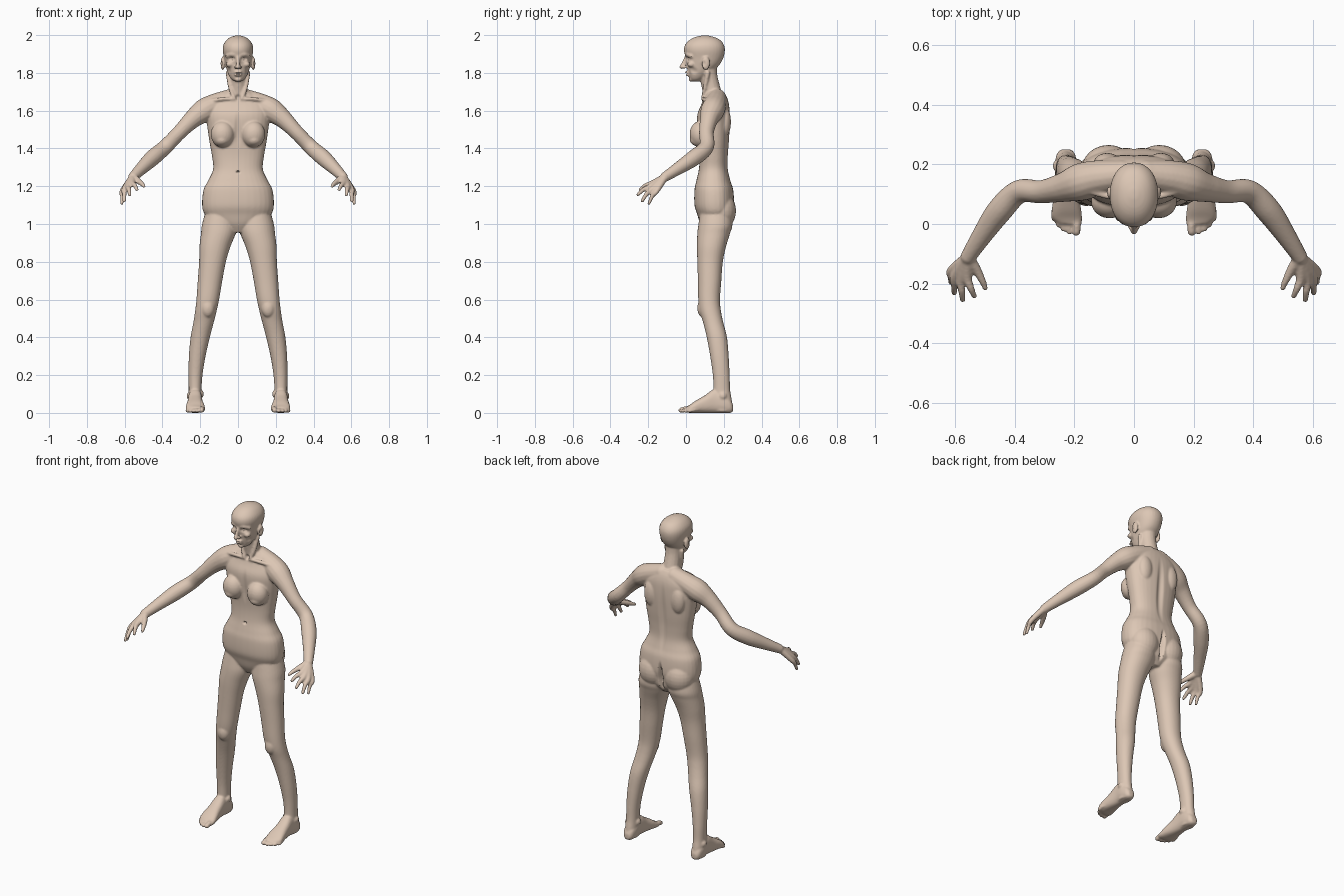
import bpy, bmesh, math
from mathutils import Vector, Matrix

bm = bmesh.new()
SEG = 32


def spline(keys, steps=6):
    """Catmull-Rom through a list of number tuples."""
    out = []
    for i in range(len(keys) - 1):
        p0, p1, p2, p3 = (keys[max(i - 1, 0)], keys[i], keys[i + 1],
                          keys[min(i + 2, len(keys) - 1)])
        for s in range(steps):
            t = s / steps
            out.append([0.5 * (2 * b + (c - a) * t + (2 * a - 5 * b + 4 * c - d) * t * t
                               + (3 * b - a - 3 * c + d) * t ** 3)
                        for a, b, c, d in zip(p0, p1, p2, p3)])
    out.append(list(keys[-1]))
    return out


def skin(rings, both):
    for s in ((1, -1) if both else (1,)):
        vs = [[bm.verts.new((s * p[0], p[1], p[2])) for p in r] for r in rings]
        for a, b in zip(vs, vs[1:]):
            for i in range(len(a)):
                j = (i + 1) % len(a)
                bm.faces.new((a[i], a[j], b[j], b[i]))
        bm.faces.new(vs[0])
        bm.faces.new(vs[-1])


def loft(keys, axis='z', power=2.0, both=False):
    """keys: (position on axis, centre x, low, high, half width)."""
    rings = []
    for t, cx, lo, hi, w in spline(keys):
        ring = []
        for i in range(SEG):
            a = 2 * math.pi * i / SEG
            c, s = math.cos(a), math.sin(a)
            u = cx + w * math.copysign(abs(c) ** (2 / power), c)
            v = (lo + hi) / 2 + (hi - lo) / 2 * math.copysign(abs(s) ** (2 / power), s)
            ring.append((u, v, t) if axis == 'z' else (u, t, v))
        rings.append(ring)
    skin(rings, both)


def ball(c, r, both=False):
    for s in ((1, -1) if both else (1,)):
        m = Matrix.Translation((s * c[0], c[1], c[2])) @ Matrix.Diagonal((*r, 1))
        bmesh.ops.create_uvsphere(bm, u_segments=24, v_segments=14, radius=1, matrix=m)


def tube(keys, both=True):
    """keys: (x, y, z, radius); round ends."""
    pts = spline(keys)
    pos = [Vector(p[:3]) for p in pts]
    prev = Vector((0, 0, 1))
    side = Vector((1, 0, 0))
    up = Vector((0, 1, 0))
    rings = []
    for i, p in enumerate(pos):
        t = (pos[min(i + 1, len(pos) - 1)] - pos[max(i - 1, 0)]).normalized()
        q = prev.rotation_difference(t)
        side, up, prev = q @ side, q @ up, t
        rings.append([p + pts[i][3] * (math.cos(a) * side + math.sin(a) * up)
                      for a in (2 * math.pi * k / 16 for k in range(16))])
    skin(rings, both)
    for k in (keys[0], keys[-1]):
        ball(k[:3], (k[3],) * 3, both)


# torso
loft([(.955, 0, .10, .20, .04), (1.0, 0, .075, .235, .12), (1.05, 0, .06, .245, .175),
      (1.10, 0, .045, .255, .19), (1.18, 0, .045, .25, .183), (1.23, 0, .055, .235, .158),
      (1.29, 0, .068, .222, .132), (1.36, 0, .073, .222, .138), (1.44, 0, .068, .228, .152),
      (1.52, 0, .058, .232, .163), (1.58, 0, .06, .232, .168), (1.63, 0, .08, .228, .16),
      (1.67, 0, .095, .217, .115), (1.70, 0, .11, .20, .07)], power=2.35)
# breasts, buttocks, shoulder blades
ball((.082, .075, 1.475), (.062, .056, .07), True)
ball((.085, .082, 1.445), (.047, .062, .038), True)
ball((.085, .185, 1.07), (.09, .08, .10), True)
ball((.09, .205, 1.54), (.045, .033, .08), True)

# neck with side tendons
tube([(0, .15, 1.63, .055), (0, .137, 1.70, .049), (0, .12, 1.78, .047), (0, .115, 1.84, .05)], False)
tube([(.02, .09, 1.665, .01), (.04, .10, 1.72, .011), (.054, .115, 1.80, .012)])
# collarbones
tube([(.015, .093, 1.66, .010), (.08, .092, 1.662, .010), (.16, .115, 1.648, .012)])

# head
loft([(1.755, 0, .032, .07, .02), (1.77, 0, .02, .095, .038), (1.80, 0, .012, .13, .054),
      (1.84, 0, .004, .175, .066), (1.88, 0, -.002, .198, .074), (1.92, 0, -.011, .206, .081),
      (1.95, 0, -.004, .2, .077), (1.975, 0, .02, .18, .06), (1.99, 0, .05, .148, .038),
      (1.998, 0, .085, .115, .012)], power=2.15)
# nose, brows, cheekbones, lips, ears
tube([(0, .0, 1.885, .008), (0, -.014, 1.85, .010), (0, -.023, 1.832, .012)], False)
ball((.012, -.008, 1.83), (.009, .012, .008), True)
tube([(.012, .002, 1.893, .008), (.035, .006, 1.898, .009), (.058, .028, 1.888, .009)])
ball((.044, .028, 1.845), (.02, .022, .016), True)
ball((0, .008, 1.803), (.022, .014, .007))
ball((0, .011, 1.789), (.020, .013, .007))
ball((0, .028, 1.766), (.02, .014, .013))
ball((.081, .105, 1.85), (.011, .022, .036), True)

# shoulders and arms
tube([(.04, .165, 1.665, .05), (.12, .155, 1.632, .059), (.18, .14, 1.60, .063),
      (.24, .122, 1.555, .049), (.31, .108, 1.485, .039), (.385, .108, 1.408, .040),
      (.45, .045, 1.352, .043), (.51, -.04, 1.295, .034), (.555, -.11, 1.25, .026)])
# hands
for knuckle, tip, r in [((.612, -.155, 1.175), (.614, -.196, 1.108), .011),
                        ((.600, -.175, 1.187), (.602, -.232, 1.122), .012),
                        ((.580, -.185, 1.200), (.574, -.255, 1.155), .012),
                        ((.558, -.180, 1.215), (.535, -.242, 1.182), .012)]:
    k, e = Vector(knuckle), Vector(tip)
    mid = k.lerp(e, .5) + Vector((0, -.004, .005))
    tube([(.558, -.112, 1.248, .019), (*k, r * 1.3), (*mid, r), (*e, r * .75)])
tube([(.553, -.115, 1.248, .02), (.528, -.152, 1.228, .016), (.508, -.19, 1.212, .012),
      (.498, -.215, 1.20, .009)])

# legs
loft([(1.09, .09, .08, .235, .075), (1.0, .098, .066, .246, .092), (.95, .104, .06, .233, .092),
      (.88, .122, .058, .212, .082), (.80, .135, .06, .195, .071), (.70, .148, .063, .187, .065),
      (.60, .16, .065, .18, .06), (.54, .17, .072, .185, .057), (.48, .182, .09, .197, .054),
      (.40, .2, .11, .217, .051), (.30, .216, .128, .226, .044), (.20, .225, .142, .231, .037),
      (.12, .227, .145, .234, .034), (.06, .228, .14, .243, .035), (.006, .228, .15, .24, .032)],
     power=2.1, both=True)
# kneecaps and ankle bones
ball((.16, .09, .555), (.036, .03, .05), True)
ball((.195, .185, .10), (.014, .02, .02), True)
ball((.258, .195, .09), (.014, .02, .02), True)
# feet
loft([(.25, .228, .01, .04, .016), (.235, .228, 0, .07, .03), (.20, .228, 0, .10, .037),
      (.15, .227, 0, .125, .037), (.10, .227, 0, .093, .041), (.05, .226, 0, .064, .049),
      (.02, .224, 0, .043, .050), (.0, .213, .003, .032, .038)], axis='y', power=2.5, both=True)
# toes
for x, y, r in [(.193, -.026, .014), (.217, -.026, .010), (.236, -.016, .010),
                (.253, -.002, .010), (.267, .018, .010)]:
    tube([(x * .7 + .068, y + .06, .022, r), (x, y + .025, r + .007, r), (x, y, r, r)])

# fuse every part into one skin
bmesh.ops.recalc_face_normals(bm, faces=bm.faces)
raw = bpy.data.meshes.new("figure_parts")
bm.to_mesh(raw)
bm.free()
figure = bpy.data.objects.new("figure", raw)
bpy.context.collection.objects.link(figure)
mod = figure.modifiers.new("fuse", 'REMESH')
mod.mode = 'VOXEL'
mod.voxel_size = .0055
mod = figure.modifiers.new("soften", 'SMOOTH')
mod.factor = .5
mod.iterations = 4
dg = bpy.context.evaluated_depsgraph_get()
mesh = bpy.data.meshes.new_from_object(figure.evaluated_get(dg))
figure.modifiers.clear()
figure.data = mesh

# sculpted details: (centre, reach, push), mirrored when off centre
details = [((.031, .005, 1.874), (.022, .05, .015), (0, .012, 0)),    # eye sockets
           ((.031, .012, 1.873), (.013, .04, .008), (0, -.007, 0)),   # eyes
           ((0, -.002, 1.796), (.026, .03, .006), (0, .006, 0)),      # mouth
           ((.055, .03, 1.81), (.02, .04, .025), (-.005, .003, 0)),   # cheeks
           ((.09, .095, 1.85), (.03, .012, .02), (-.005, 0, 0)),      # ear hollows
           ((0, .068, 1.275), (.014, .04, .009), (0, .014, 0)),       # navel
           ((0, .25, 1.06), (.018, .07, .11), (0, -.03, 0)),          # cleft
           ((0, .23, 1.42), (.028, .05, .24), (0, -.009, 0)),         # spine furrow
           ((0, .06, 1.5), (.022, .05, .12), (0, .006, 0)),           # breastbone
           ((0, .095, 1.67), (.018, .04, .02), (0, .01, 0))]          # throat notch
for c, r, push in details:
    for s in ((1, -1) if c[0] else (1,)):
        off = Vector((push[0] * s, push[1], push[2]))
        for v in mesh.vertices:
            dz = (v.co.z - c[2]) / r[2]
            if abs(dz) < 1:
                d = dz * dz + ((v.co.x - s * c[0]) / r[0]) ** 2 + ((v.co.y - c[1]) / r[1]) ** 2
                if d < 1:
                    v.co += off * (1 - d) ** 2 * 1.2

# skin colour and smooth shading
mat = bpy.data.materials.new("skin")
mat.diffuse_color = (.72, .57, .46, 1)
mesh.materials.clear()
mesh.materials.append(mat)
mesh.polygons.foreach_set("material_index", [0] * len(mesh.polygons))
bpy.context.view_layer.objects.active = figure
figure.select_set(True)
bpy.ops.object.shade_smooth_by_angle(angle=math.radians(50))
